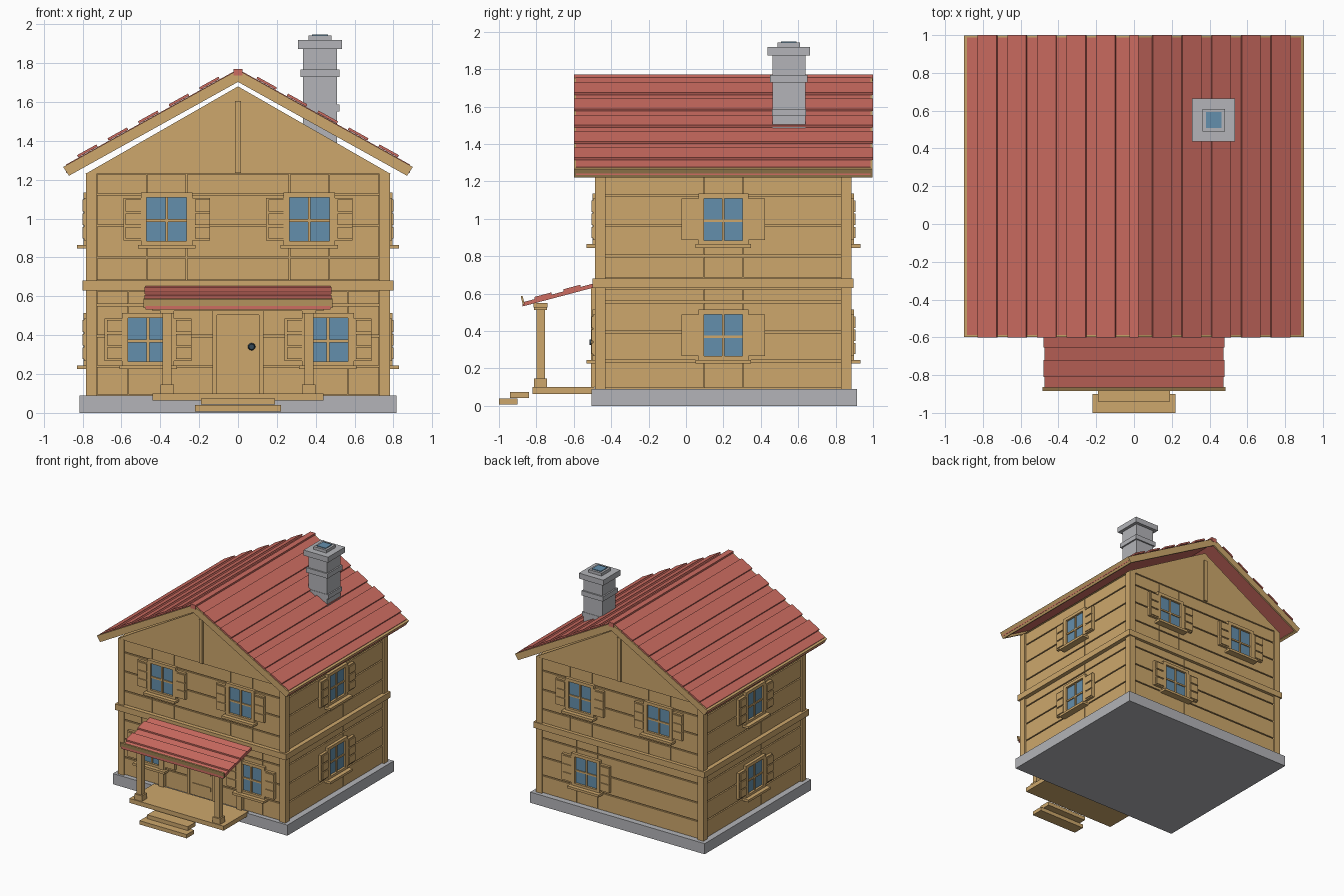
import bpy, bmesh, math
from mathutils import Matrix, Vector

if "Cube" in bpy.data.objects:
    bpy.data.objects.remove(bpy.data.objects["Cube"])


def material(name, r, g, b):
    lin = [((c / 255 + 0.055) / 1.055) ** 2.4 for c in (r, g, b)]
    m = bpy.data.materials.new(name)
    m.diffuse_color = (*lin, 1)
    m.use_nodes = True
    m.node_tree.nodes["Principled BSDF"].inputs["Base Color"].default_value = m.diffuse_color
    return m


WOOD = material("tan wood", 205, 167, 108)
RED = material("red roof", 205, 108, 97)
STONE = material("grey stone", 179, 180, 184)
GLASS = material("blue glass", 100, 143, 172)
METAL = material("dark metal", 52, 72, 88)


def finish(name, bm, mat, M=None):
    bmesh.ops.recalc_face_normals(bm, faces=bm.faces[:])
    me = bpy.data.meshes.new(name)
    if M:
        bm.transform(M)
    bm.to_mesh(me)
    bm.free()
    me.materials.append(mat)
    ob = bpy.data.objects.new(name, me)
    bpy.context.collection.objects.link(ob)
    return ob


def boxes(name, mat, items, M=None):
    """Each item is x0, x1, y0, y1, z0, z1."""
    bm = bmesh.new()
    for x0, x1, y0, y1, z0, z1 in items:
        S = Matrix.Diagonal((x1 - x0, y1 - y0, z1 - z0, 1))
        T = Matrix.Translation(((x0 + x1) / 2, (y0 + y1) / 2, (z0 + z1) / 2))
        bmesh.ops.create_cube(bm, size=1, matrix=T @ S)
    return finish(name, bm, mat, M)


def prisms(name, mat, profiles, axis, a, b):
    """Extrude (p, z) outlines along the x or y axis from a to b."""
    bm = bmesh.new()
    for prof in profiles:
        pts = [(a, p, z) if axis == "x" else (p, a, z) for p, z in prof]
        f = bm.faces.new([bm.verts.new(p) for p in pts])
        ext = bmesh.ops.extrude_face_region(bm, geom=[f])["geom"]
        d = Vector((b - a, 0, 0) if axis == "x" else (0, b - a, 0))
        bmesh.ops.translate(bm, verts=[v for v in ext if isinstance(v, bmesh.types.BMVert)], vec=d)
    return finish(name, bm, mat)


CY = 0.2            # centre of the house in y
FD, SD = 0.675, 0.77  # wall distance at the ends and at the sides

# Foundation, core walls, corner posts and belt
boxes("foundation", STONE, [(-.815, .815, -.505, .915, 0, .09)])
boxes("wall_core", WOOD, [(-.758, .758, CY - .663, CY + .663, .09, 1.23)])
boxes("corner_posts", WOOD, [(sx * .755 - .028, sx * .755 + .028, CY + sy * .658 - .028,
                              CY + sy * .658 + .028, .09, 1.235) for sx in (-1, 1) for sy in (-1, 1)])
boxes("floor_belt", WOOD, [(-.80, .80, CY - .7, CY + .695, .63, .68)])


def side(angle):
    return Matrix.Translation((0, CY, 0)) @ Matrix.Rotation(math.radians(angle), 4, 'Z')


# Wall planks, with joints lined up on the windows
ROWS = [.09, .24, .395, .555, .63, .68, .80, .965, 1.125, 1.232]


def planks(name, angle, d, half, low, high):
    items = []
    for i, (z0, z1) in enumerate(zip(ROWS, ROWS[1:])):
        cuts = [-half] + (low if i < 4 else high) + [half]
        for u0, u1 in zip(cuts, cuts[1:]):
            items.append((u0 + .002, u1 - .002, -d, -d + .02, z0 + .005, z1 - .005))
    boxes(name, WOOD, items, side(angle))


UP = [-.47, -.265, .265, .47]
planks("front_planks", 0, FD, .728, [-.565, -.365, -.13, .13, .365, .565], UP)
planks("back_planks", 180, FD, .728, [-.41, -.21], UP)
planks("right_planks", 90, SD, .632, [-.105, .105], [-.105, .105])
planks("left_planks", -90, SD, .632, [-.105, .105], [-.105, .105])


# Windows with frame, glazing bars, sill and louvred shutters
def window(name, angle, d, u, z):
    M = side(angle) @ Matrix.Translation((u, -d, z))
    boxes(name + "_glass", GLASS, [(-.105, .105, -.006, .01, -.115, .115)], M)
    frame = [(s * .118 - .015, s * .118 + .015, -.024, .01, -.138, .138) for s in (-1, 1)]
    frame += [(-.103, .103, -.024, .01, s * .125 - .013, s * .125 + .013) for s in (-1, 1)]
    frame += [(-.007, .007, -.016, 0, -.112, .112), (-.103, .103, -.014, 0, -.014, 0)]
    boxes(name + "_frame", WOOD, frame, M)
    boxes(name + "_sill", WOOD, [(-.148, .148, -.058, .01, -.152, -.132)], M)
    shutters = []
    for s in (-1, 1):
        c = s * .178
        shutters.append((c - .045, c + .045, -.022, .005, -.11, .11))
        for k in (-1, 0, 1):
            shutters.append((c - .033, c + .045, -.03, -.02, k * .07 - .03, k * .07 + .03))
    boxes(name + "_shutters", WOOD, shutters, M)


HI, LO = .997, .377
for s, n in ((-1, "left"), (1, "right")):
    window(f"front_upper_{n}_window", 0, FD, s * .367, HI)
    window(f"front_lower_{n}_window", 0, FD, s * .463, LO)
    window(f"back_upper_{n}_window", 180, FD, s * .367, HI)
    window(f"{n}_upper_window", s * 90, SD, 0, HI)
    window(f"{n}_lower_window", s * 90, SD, 0, LO)
window("back_lower_window", 180, FD, -.31, LO)

# Gable with a king post on each end
prisms("gable", WOOD, [[(-.785, 1.23), (.785, 1.23), (0, 1.68)]], "y", CY - .685, CY + .685)
for a, n in ((0, "front"), (180, "back")):
    boxes(n + "_king_post", WOOD, [(-.016, .016, -.70, -.68, 1.235, 1.605)], side(a))

# Main roof: slab, barge boards, eave boards, raised boards and ridge cap
SL = .555


def roof_z(x):
    return 1.765 - SL * abs(x)


def chevron(x1, top, bottom, dx=0):
    return [(-x1, roof_z(x1) + top), (0, roof_z(0) + top), (x1, roof_z(x1) + top),
            (x1 - dx, roof_z(x1 - dx) + bottom), (0, roof_z(0) + bottom),
            (-x1 + dx, roof_z(x1 - dx) + bottom)]


prisms("roof_slab", RED, [chevron(.885, .004, -.04)], "y", -.587, .987)
for n, y in (("front", -.598), ("back", .983)):
    prisms(n + "_barge_boards", WOOD, [chevron(.90, 0, -.062, .03)], "y", y, y + .015)
eaves, boards = [], []
for s in (-1, 1):
    eaves.append([(s * .90, roof_z(.90)), (s * .882, roof_z(.882)),
                  (s * .852, roof_z(.852) - .062), (s * .87, roof_z(.87) - .062)])
    for k in range(5):
        a, b = .095 + .157 * k, .195 + .157 * k
        boards.append([(s * a, roof_z(a) + .006), (s * b, roof_z(b) + .006),
                       (s * (b + .005), roof_z(b) + .018), (s * (a + .005), roof_z(a) + .018)])
prisms("eave_boards", WOOD, eaves, "y", -.598, .998)
prisms("roof_boards", RED, boards, "y", -.60, 1.0)
boxes("ridge_cap", RED, [(-.024, .024, -.60, 1.0, 1.735, 1.77)])


# Chimney
def stack(h, z0, z1, hy=None):
    hy = hy or h
    return (.422 - h, .422 + h, .55 - hy, .55 + hy, z0, z1)


boxes("chimney", STONE, [stack(.088, 1.38, 1.88), stack(.10, 1.55, 1.587, .091),
                         stack(.10, 1.728, 1.768), stack(.114, 1.872, 1.918)])
boxes("chimney_rim", STONE, [stack(.06, 1.915, 1.942)])
boxes("chimney_opening", GLASS, [stack(.042, 1.93, 1.948)])

# Door with frame, panels and knob
boxes("door", WOOD, [(-.108, .108, -.486, -.46, .10, .505)])
boxes("door_frame", WOOD, [(-.13, -.108, -.495, -.46, .10, .525), (.108, .13, -.495, -.46, .10, .525),
                           (-.108, .108, -.495, -.46, .505, .525)])
boxes("door_panels", WOOD, [(-.088, .088, -.492, -.48, z, z + .033) for z in (.17, .298, .42)])
bm = bmesh.new()
bmesh.ops.create_cone(bm, cap_ends=True, segments=12, radius1=.02, radius2=.014, depth=.03,
                      matrix=Matrix.Translation((.07, -.5, .34)) @ Matrix.Rotation(math.pi / 2, 4, 'X'))
finish("door_knob", bm, METAL)

# Porch deck, steps and posts
boxes("porch_deck", WOOD, [(-.44, .44, -.82, -.49, .063, .10)])
boxes("upper_step", WOOD, [(-.19, .19, -.94, -.84, .042, .075)])
boxes("lower_step", WOOD, [(-.22, .22, -1.0, -.90, .008, .04)])
posts = []
for s in (-1, 1):
    c = s * .365
    posts += [(c - .023, c + .023, -.80, -.755, .10, .55), (c - .035, c + .035, -.812, -.743, .10, .147),
              (c - .035, c + .035, -.812, -.743, .512, .53), (c - .023, c + .023, -.507, -.47, .10, .63)]
boxes("porch_posts", WOOD, posts)
boxes("porch_beam", WOOD, [(-.44, .44, -.815, -.74, .525, .55)])


# Porch roof: sloped slab, raised boards and front fascia
def porch_z(y):
    return .655 + (y + .49) * .265


def sloped(a, b, lo, hi):
    return [(a, porch_z(a) + lo), (b, porch_z(b) + lo), (b, porch_z(b) + hi), (a, porch_z(a) + hi)]


prisms("porch_roof", RED, [sloped(-.875, -.49, -.022, 0)], "x", -.475, .475)
prisms("porch_roof_boards", RED, [sloped(a, a + .09, 0, .012) for a in (-.81, -.655)], "x", -.48, .48)
prisms("porch_fascia", WOOD, [[(-.872, .54), (-.862, .543), (-.874, .588), (-.884, .585)]], "x", -.485, .485)
